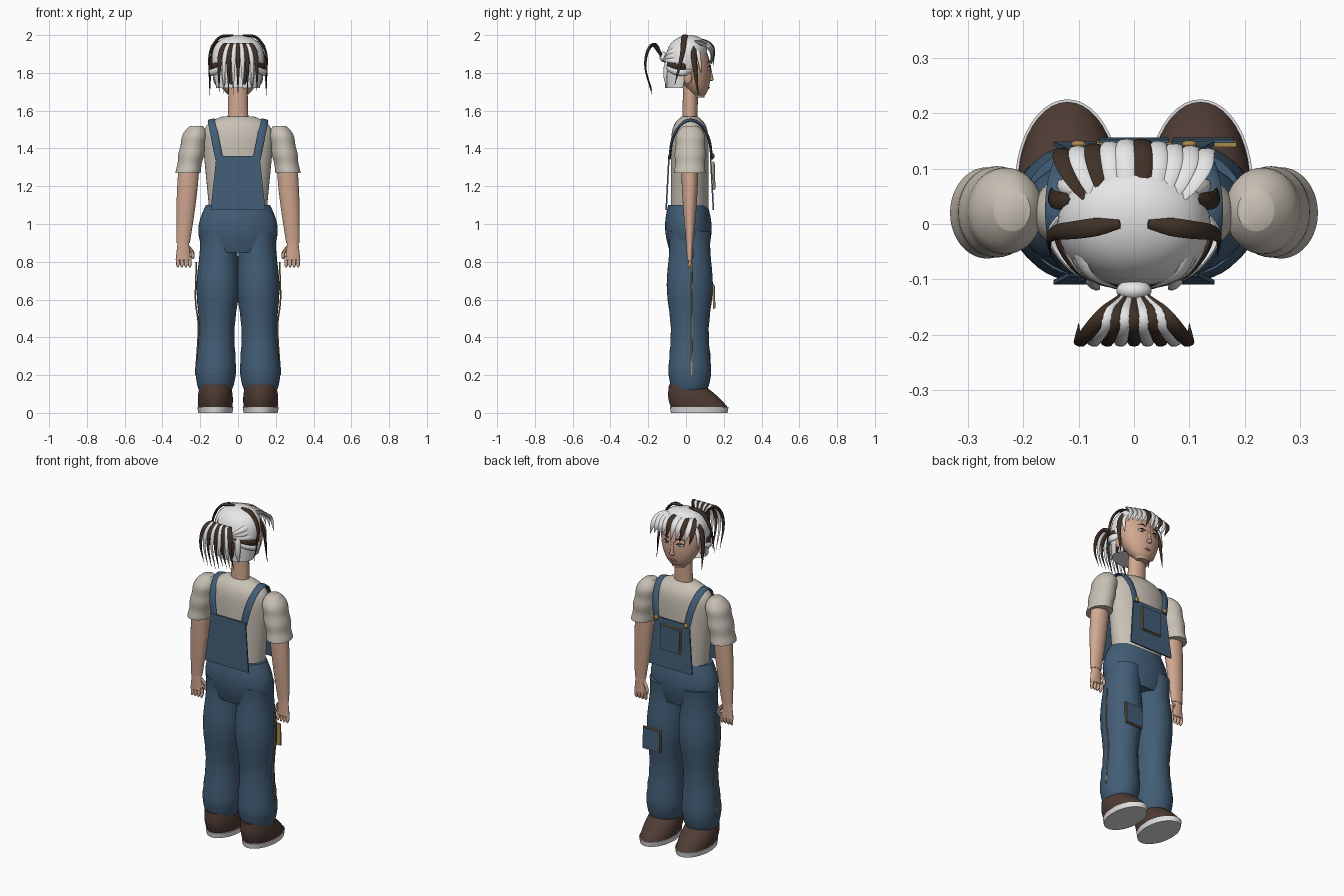
import bpy, bmesh, math, random
from math import sin, cos, pi
from mathutils import Vector

random.seed(4)
cube = bpy.data.objects.get("Cube")
if cube:
    bpy.data.objects.remove(cube, do_unlink=True)


def material(name, *colour):
    m = bpy.data.materials.new(name)
    m.use_nodes = True
    m.diffuse_color = (*colour, 1)
    m.node_tree.nodes["Principled BSDF"].inputs["Base Color"].default_value = (*colour, 1)
    return m


DENIM = material("blue denim", .055, .11, .18)
SHIRT = material("cream cotton", .58, .53, .46)
SKIN = material("skin", .64, .39, .28)
BROWN = material("dark brown hair", .05, .03, .02)
WHITE = material("white hair", .8, .8, .8)
LEATHER = material("brown leather", .08, .045, .035)
RUBBER = material("white rubber", .75, .75, .75)
GOLD = material("gold stitching", .4, .25, .07)
LIP = material("lip", .36, .18, .14)
IRIS = material("grey green iris", .1, .17, .15)
HEAD_CENTRE = Vector((0, 0, 1.85))


def finish(name, bm, mat, mirror):
    """Turn a bmesh into a smooth object, mirrored across x when asked."""
    bmesh.ops.recalc_face_normals(bm, faces=bm.faces)
    mesh = bpy.data.meshes.new(name)
    bm.to_mesh(mesh)
    bm.free()
    mesh.materials.append(mat)
    ob = bpy.data.objects.new(name, mesh)
    bpy.context.collection.objects.link(ob)
    if mirror:
        ob.modifiers.new("mirror", "MIRROR").use_mirror_merge = False
    bpy.ops.object.select_all(action="DESELECT")
    ob.select_set(True)
    bpy.context.view_layer.objects.active = ob
    bpy.ops.object.shade_smooth_by_angle(angle=math.radians(45))


def join_rings(rings, keep=None):
    """Join rings of points into a capped tube, leaving out unwanted faces."""
    bm = bmesh.new()
    loops = [[bm.verts.new(point) for point in ring] for ring in rings]
    for lower, upper in zip(loops, loops[1:]):
        for i in range(len(lower)):
            corners = [lower[i - 1], lower[i], upper[i], upper[i - 1]]
            middle = sum((v.co for v in corners), Vector()) / 4
            if keep is None or keep(middle):
                bm.faces.new(corners)
    bm.faces.new(loops[0][::-1])
    bm.faces.new(loops[-1])
    return bm


def limb(name, mat, low, high, low_size, high_size, swell=lambda t: 1, mirror=False, keep=None):
    """Upright elliptical column whose thickness follows the swell rule."""
    rings, count, sides = [], 28, 40
    for step in range(count + 1):
        t = (1 - cos(pi * step / count)) / 2
        centre = Vector(low).lerp(Vector(high), t)
        rx, ry = Vector(low_size).lerp(Vector(high_size), t) * swell(t)
        angles = [math.tau * i / sides for i in range(sides)]
        rings.append([centre + Vector((rx * cos(a), ry * sin(a), 0)) for a in angles])
    finish(name, join_rings(rings, keep), mat, mirror)


def spline(points, steps=6):
    """Smooth samples passing through every point."""
    p = [Vector(q) for q in points]
    p = [p[0] * 2 - p[1], *p, p[-1] * 2 - p[-2]]
    out = []
    for a, b, c, d in zip(p, p[1:], p[2:], p[3:]):
        for s in range(steps):
            t = s / steps
            out.append(b + (c - a) * t / 2 + (a * 2 - b * 5 + c * 4 - d) * t * t / 2
                       + (b * 3 - a - c * 3 + d) * t ** 3 / 2)
    return out + [p[-2]]


def even(u):
    return 1


def pointed(u):
    return min(1, .45 + 3 * u) * max(.06, 1 - u ** 3)


def blunt(u):
    return math.sqrt(max(.08, 1 - u ** 6))


def strand(name, mat, points, width, thick, inside=HEAD_CENTRE, taper=pointed, mirror=False, sides=8):
    """Flattened tube along a path, its flat side facing away from inside."""
    path = spline(points)
    last = len(path) - 1
    rings = []
    for i, p in enumerate(path):
        along = (path[min(i + 1, last)] - path[max(i - 1, 0)]).normalized()
        across = along.cross(p - Vector(inside)).normalized()
        outward = across.cross(along)
        size = taper(i / last)
        angles = [math.tau * k / sides for k in range(sides)]
        rings.append([p + across * width * size * cos(a) + outward * thick * size * sin(a) for a in angles])
    finish(name, join_rings(rings), mat, mirror)


def ball(name, mat, centre, radii, mirror=False):
    bm = bmesh.new()
    bmesh.ops.create_uvsphere(bm, u_segments=20, v_segments=12, radius=1)
    for v in bm.verts:
        v.co = Vector(c + r * k for c, r, k in zip(centre, radii, v.co))
    finish(name, bm, mat, mirror)


def panel(name, mat, low, high, low_half, high_half, thick=.004):
    """Cloth plate between two centre points, tapering in width."""
    rings = []
    for (x, y, z), half in ((low, low_half), (high, high_half)):
        rings.append([(x - half, y - thick, z), (x + half, y - thick, z),
                      (x + half, y + thick, z), (x - half, y + thick, z)])
    finish(name, join_rings(rings), mat, False)


# Shoes
limb("shoe_soles", RUBBER, low=(.12, .07, 0), high=(.12, .07, .03),
     low_size=(.09, .15), high_size=(.095, .155), mirror=True)
limb("shoes", LEATHER, low=(.12, .07, .03), high=(.12, 0, .15), low_size=(.09, .15),
     high_size=(.08, .09), swell=lambda t: 1 + .08 * sin(pi * t), mirror=True)


# Trousers, full at the thigh and gathered in folds above the shoe
def trouser_swell(t):
    folds = .025 * sin(60 * t) * (1 - t) ** 2
    return (1.03 + .08 * cos(11.4 * (t - .1)) + folds) * min(1, .85 + 2 * t)


def belly(t):
    return 1 + .2 * sin(pi * t)


limb("trouser_legs", DENIM, low=(.12, .02, .12), high=(.1, .02, .96),
     low_size=(.095, .1), high_size=(.105, .115), swell=trouser_swell, mirror=True)
limb("trouser_hips", DENIM, low=(0, .015, .85), high=(0, .01, 1.1),
     low_size=(.18, .1), high_size=(.17, .105), swell=belly)
strand("side_seams", GOLD, [(.22, .03, .8), (.225, .03, .6), (.21, .03, .45), (.225, .03, .2)],
       width=.004, thick=.004, inside=(0, 0, .5), taper=even, mirror=True)

# Shirt with sloping shoulders and gathered sleeves
limb("shirt_body", SHIRT, low=(0, .02, 1.05), high=(0, .02, 1.57), low_size=(.15, .1),
     high_size=(.2, .1), swell=lambda t: 1 - .6 * t ** 14)
limb("shirt_sleeves", SHIRT, low=(.265, .02, 1.27), high=(.22, .025, 1.52), low_size=(.065, .08),
     high_size=(.07, .08), swell=lambda t: 1 - .5 * t ** 8 + .03 * cos(16 * t), mirror=True)

# Arms and hands
limb("arms", SKIN, low=(.29, .02, .9), high=(.26, .02, 1.3), low_size=(.035, .02),
     high_size=(.055, .045), swell=lambda t: 1 + .12 * sin(pi * t), mirror=True)
limb("hand_palms", SKIN, low=(.29, .02, .81), high=(.29, .02, .9),
     low_size=(.04, .015), high_size=(.03, .018), mirror=True)
for number in range(4):
    x = .255 + number * .021
    strand(f"finger_{number + 1}", SKIN, [(x, .02, .83), (x, .022, .8), (x, .016, .77)],
           width=.01, thick=.01, inside=(0, 0, .8), taper=blunt, mirror=True)
strand("thumbs", SKIN, [(.265, .024, .88), (.243, .03, .85), (.237, .03, .815)],
       width=.011, thick=.011, inside=(0, -.3, .8), taper=blunt, mirror=True)

# Dungaree bibs, pockets and straps
for label, side in (("back", -1), ("front", 1)):
    panel(label + "_bib", DENIM, low=(0, .02 + side * .125, 1.075), high=(0, .02 + side * .11, 1.36),
          low_half=.145, high_half=.115)
for label, x, z, half in (("bib", 0, 1.18, .068), ("thigh", .125, .55, .06)):
    top = z + half * 2.2
    panel(label + "_pocket_stitching", GOLD, (x, .147, z), (x, .143, top), half, half)
    hem = .005
    panel(label + "_pocket", DENIM, (x, .147 + hem, z + hem), (x, .143 + hem, top - hem),
          half - hem, half - hem)
arch = [pi * step / 6 for step in range(7)]
strand("shoulder_straps", DENIM, [(.1 + .04 * sin(a), .025 - .112 * cos(a), 1.345 + .205 * sin(a)) for a in arch],
       width=.021, thick=.007, inside=(.1, .02, 1.35), taper=even, mirror=True)
ball("strap_buttons", GOLD, centre=(.1, .144, 1.36), radii=(.014, .007, .014), mirror=True)

# Neck and head, narrowing from the brow to the chin
limb("neck", SKIN, low=(0, .02, 1.55), high=(0, .025, 1.74), low_size=(.055, .04), high_size=(.05, .04))
limb("head", SKIN, low=(0, .07, 1.67), high=(0, 0, 1.98), low_size=(.1, .07), high_size=(.15, .12),
     swell=lambda t: max(.1, 4 * t * (1 - t)) ** .4)
ball("ears", SKIN, centre=(.118, .01, 1.775), radii=(.014, .022, .036), mirror=True)
ball("nose_tip", SKIN, centre=(0, .13, 1.767), radii=(.015, .016, .011))
strand("nose_bridge", SKIN, [(0, .122, 1.84), (0, .127, 1.81), (0, .136, 1.77)],
       width=.009, thick=.009, taper=even)
ball("lips", LIP, centre=(0, .115, 1.722), radii=(.023, .011, .007))
ball("eye_whites", RUBBER, centre=(.047, .117, 1.823), radii=(.02, .01, .009), mirror=True)
ball("irises", IRIS, centre=(.046, .124, 1.823), radii=(.009, .005, .009), mirror=True)
for label, lift in (("eyelashes", 0), ("eyebrows", .028)):
    strand(label, BROWN, [(.024, .13, 1.825 + lift), (.047, .126, 1.834 + lift), (.075, .11, 1.824 + lift)],
           width=.004, thick=.003, inside=(0, 0, 1.7), mirror=True)

# Hair cap, open over the face
limb("hair_cap", WHITE, low=(0, -.03, 1.72), high=(0, .02, 2), low_size=(.115, .08), high_size=(.17, .14),
     swell=lambda t: math.sqrt(max(.001, 1 - t ** 4)),
     keep=lambda c: c.z > 1.9 or c.y < (c.z - 1.77) / 3)

# Fringe swept to one side
for number in range(10):
    x = -.13 + number * .029
    edge = abs(x) / 7
    tip = 1.835 + random.uniform(0, .03)
    strand(f"fringe_lock_{number + 1}", BROWN if number in (0, 2, 5) else WHITE,
           [(x / 2, .03, 1.985 - edge), (x * .9, .115 - edge, 1.967 - edge),
            (x, .15 - edge, 1.925 - edge), (x + .02, .146 - edge, tip)],
           width=.021, thick=.007, inside=(x, 0, 1.85))

# Side hair combed back to the tie, and nape locks below it
for number in range(5):
    rise = number * .032
    strand(f"combed_lock_{number + 1}", BROWN if number == 1 else WHITE,
           [(.12 - rise / 3, .03 - rise / 3, 1.81 + rise), (.147 - rise / 3, -.025, 1.8 + rise),
            (.1 - rise / 7, -.09, 1.82 + rise * .7), (.02, -.12, 1.87)],
           width=.019, thick=.008, mirror=True)
for label, mat, x in (("inner", BROWN, .035), ("outer", WHITE, .075)):
    strand(label + "_nape_locks", mat, [(x, -.1, 1.87), (x, -.11, 1.79), (x, -.1, 1.715)],
           width=.017, thick=.008, mirror=True)

# Loose locks framing the head
strand("crown_locks", BROWN, [(.025, 0, 2), (.1, -.01, 1.985), (.15, -.02, 1.9), (.15, -.06, 1.735)],
       width=.017, thick=.008, mirror=True)
strand("temple_locks", BROWN, [(.115, .04, 1.94), (.145, .045, 1.85), (.15, .065, 1.68)],
       width=.017, thick=.009, mirror=True)
strand("temple_wisps", WHITE, [(.1, .06, 1.935), (.13, .07, 1.88), (.135, .08, 1.8)],
       width=.013, thick=.007, mirror=True)

# Fanned ponytail
ball("hair_tie", WHITE, centre=(0, -.12, 1.885), radii=(.032, .02, .028))
for number in range(-4, 5):
    spread = number * .025
    tip = 1.68 + random.uniform(0, .035)
    strand(f"ponytail_lock_{number + 5}", WHITE if number % 2 else BROWN,
           [(spread / 5, -.13, 1.89), (spread * .6, -.17, 1.95), (spread * .9, -.205, 1.91),
            (spread, -.214, 1.82), (spread, -.18, tip)],
           width=.0155, thick=.009, inside=(spread * .8, -.12, 1.8))
